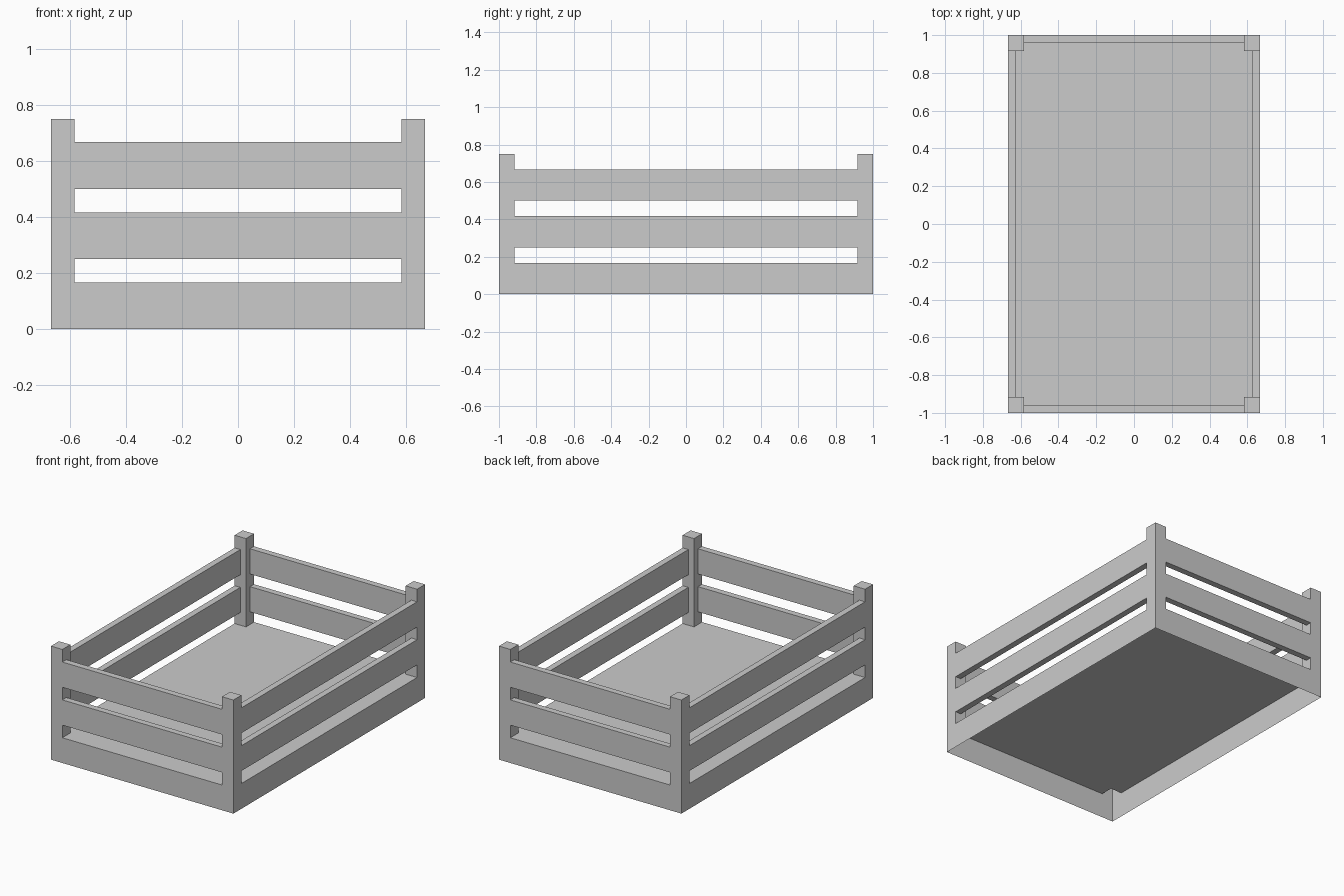
import bpy, bmesh

if "Cube" in bpy.data.objects:
    bpy.data.objects.remove(bpy.data.objects["Cube"])

U = 1 / 24                      # design unit
HX, HY = 16 * U, 24 * U         # half width, half length
POST, RAIL = 2 * U, U           # post size, rail thickness
FLOOR, TOP = 4 * U, 18 * U      # floor height, post height


def finish(name, bm):
    bmesh.ops.recalc_face_normals(bm, faces=bm.faces)
    mesh = bpy.data.meshes.new(name)
    bm.to_mesh(mesh)
    bm.free()
    obj = bpy.data.objects.new(name, mesh)
    bpy.context.collection.objects.link(obj)
    return obj


def box(name, center, size, is_open):
    """Box whose hidden faces (chosen by normal) are left out."""
    bm = bmesh.new()
    bmesh.ops.create_cube(bm, size=1)
    bm.normal_update()
    hidden = [f for f in bm.faces if is_open(f.normal)]
    bmesh.ops.scale(bm, vec=size, verts=bm.verts)
    bmesh.ops.recalc_face_normals(bm, faces=bm.faces)
    bmesh.ops.delete(bm, geom=hidden, context='FACES')
    obj = finish(name, bm)
    obj.location = center
    return obj


# Base: raised floor with a skirt, open below and under the hollow posts
bm = bmesh.new()
bmesh.ops.create_grid(bm, x_segments=3, y_segments=3, size=1)
for v in bm.verts:
    sx, sy = (1 if v.co.x > 0 else -1), (1 if v.co.y > 0 else -1)
    v.co = (sx * (HX - (POST if abs(v.co.x) < 0.9 else 0)),
            sy * (HY - (POST if abs(v.co.y) < 0.9 else 0)), FLOOR)
rim = [e for e in bm.edges if e.is_boundary]
corners = [f for f in bm.faces
           if abs(f.calc_center_median().x) > HX - POST
           and abs(f.calc_center_median().y) > HY - POST]
skirt = bmesh.ops.extrude_edge_only(bm, edges=rim)["geom"]
for v in skirt:
    if isinstance(v, bmesh.types.BMVert):
        v.co.z = 0
bmesh.ops.recalc_face_normals(bm, faces=bm.faces)
bmesh.ops.delete(bm, geom=corners, context='FACES_ONLY')
finish("base_tray", bm)

# Corner posts
for sx, xn in ((-1, "left"), (1, "right")):
    for sy, yn in ((-1, "front"), (1, "back")):
        box(f"{yn}_{xn}_post",
            (sx * (HX - POST / 2), sy * (HY - POST / 2), (FLOOR + TOP) / 2),
            (POST, POST, TOP - FLOOR), lambda n: n.z < -0.5)

# Two levels of rails, flush with the outside of the posts
for level, z in (("lower", 8 * U), ("upper", 14 * U)):
    for s, xn, yn in ((-1, "left", "front"), (1, "right", "back")):
        box(f"{level}_{xn}_rail", (s * (HX - RAIL / 2), 0, z),
            (RAIL, 2 * (HY - POST), 4 * U), lambda n: abs(n.y) > 0.5)
        box(f"{level}_{yn}_rail", (0, s * (HY - RAIL / 2), z),
            (2 * (HX - POST), RAIL, 4 * U), lambda n: abs(n.x) > 0.5)
